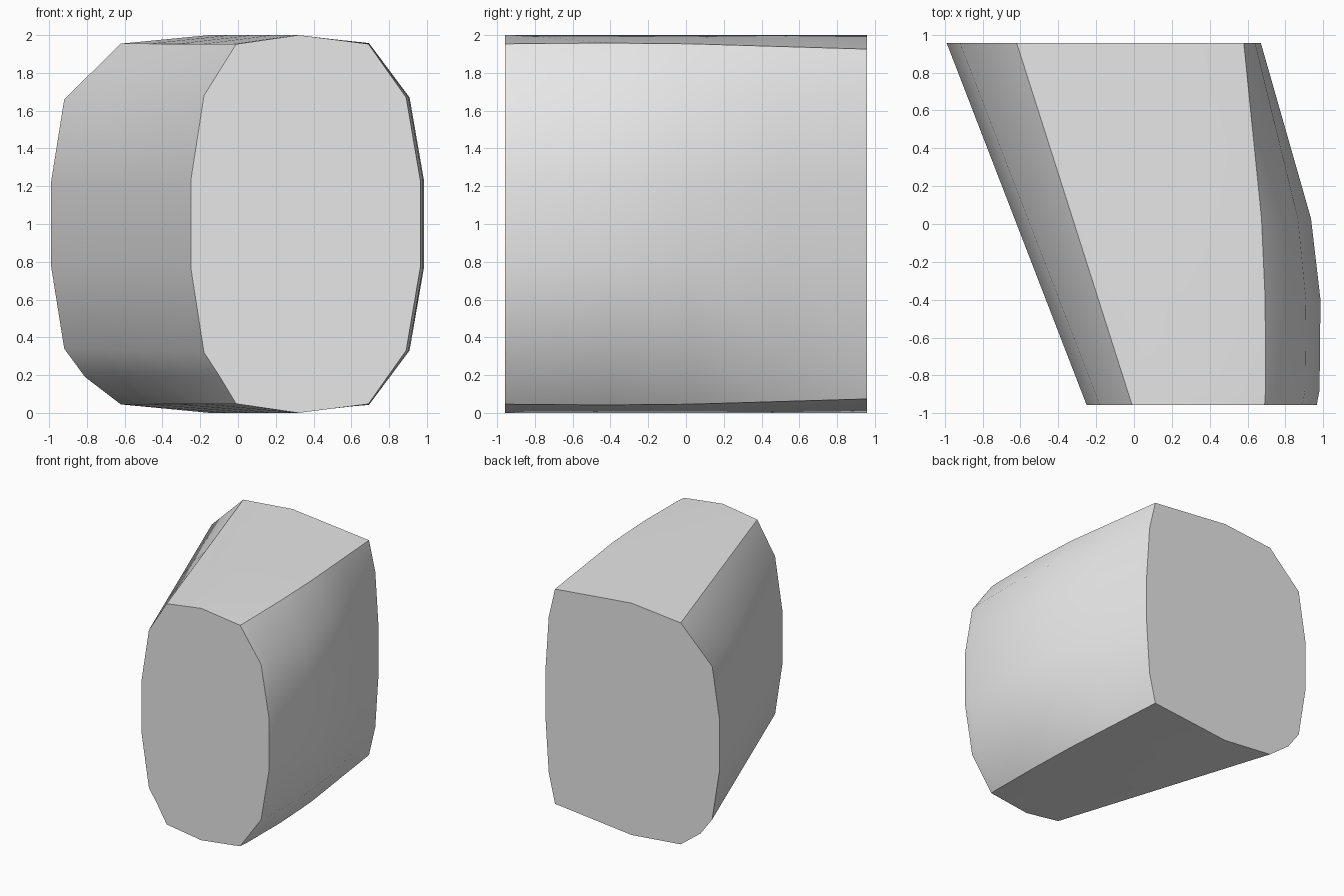
import bpy
import bmesh

cube = bpy.data.objects.get("Cube")
if cube:
    bpy.data.objects.remove(cube, do_unlink=True)

grey = bpy.data.materials.new("plain grey")
grey.use_nodes = True
colour = (0.8, 0.8, 0.8, 1.0)
grey.diffuse_color = colour
grey.node_tree.nodes["Principled BSDF"].inputs["Base Color"].default_value = colour

# Each long rail: front x, front z, back x, back z, bulge amount, sharp
upper = [
    (-0.25, 1.23, -0.99, 1.22, 0, False),
    (-0.18, 1.68, -0.92, 1.66, 0, False),
    (-0.01, 1.952, -0.62, 1.955, 0, True),
    (0.32, 2.0, -0.15, 2.0, 0, False),
    (0.69, 1.953, 0.58, 1.926, 0.33, True),
    (0.89, 1.67, 0.64, 1.67, 0.86, False),
    (0.965, 1.23, 0.67, 1.22, 1, False),
]
lower = [(a, 2 - b, c, 2 - d, k, s) for a, b, c, d, k, s in reversed(upper)]
# Extra chamfer on the lower right corner of the back
lower.insert(5, (-0.095, 0.19, -0.81, 0.19, 0, False))
rails = upper + lower

# Sections along the depth: y and outward bulge of the left side
HALF = 0.957
sections = [(-HALF, 0), (-0.88, 0.027), (-0.4, 0.106),
            (0.03, 0.122), (0.5, 0.06), (HALF, 0)]


def section_ring(bm, y, bulge):
    t = (y + HALF) / (2 * HALF)
    ring = []
    for fx, fz, bx, bz, k, sharp in rails:
        x = fx + (bx - fx) * t + bulge * k
        z = fz + (bz - fz) * t
        if sharp and k:
            z += 0.12 * bulge * (1 if z > 1 else -1)
        ring.append(bm.verts.new((x, y, z)))
    return ring


bm = bmesh.new()
rings = [section_ring(bm, y, b) for y, b in sections]
count = len(rails)

# Sides
for r0, r1 in zip(rings, rings[1:]):
    for i in range(count):
        j = (i + 1) % count
        bm.faces.new((r0[i], r0[j], r1[j], r1[i]))

# End caps
caps = [bm.faces.new(rings[0]), bm.faces.new(rings[-1])]
bmesh.ops.recalc_face_normals(bm, faces=bm.faces[:])

# Smooth sides with crisp corner rails and cap rims
for face in bm.faces:
    face.smooth = True
for cap in caps:
    cap.smooth = False
    for edge in cap.edges:
        edge.smooth = False
for r0, r1 in zip(rings, rings[1:]):
    for i, rail in enumerate(rails):
        if rail[5]:
            bm.edges.get((r0[i], r1[i])).smooth = False

mesh = bpy.data.meshes.new("tapered_block")
bm.to_mesh(mesh)
bm.free()
mesh.materials.append(grey)
block = bpy.data.objects.new("tapered_block", mesh)
bpy.context.collection.objects.link(block)
